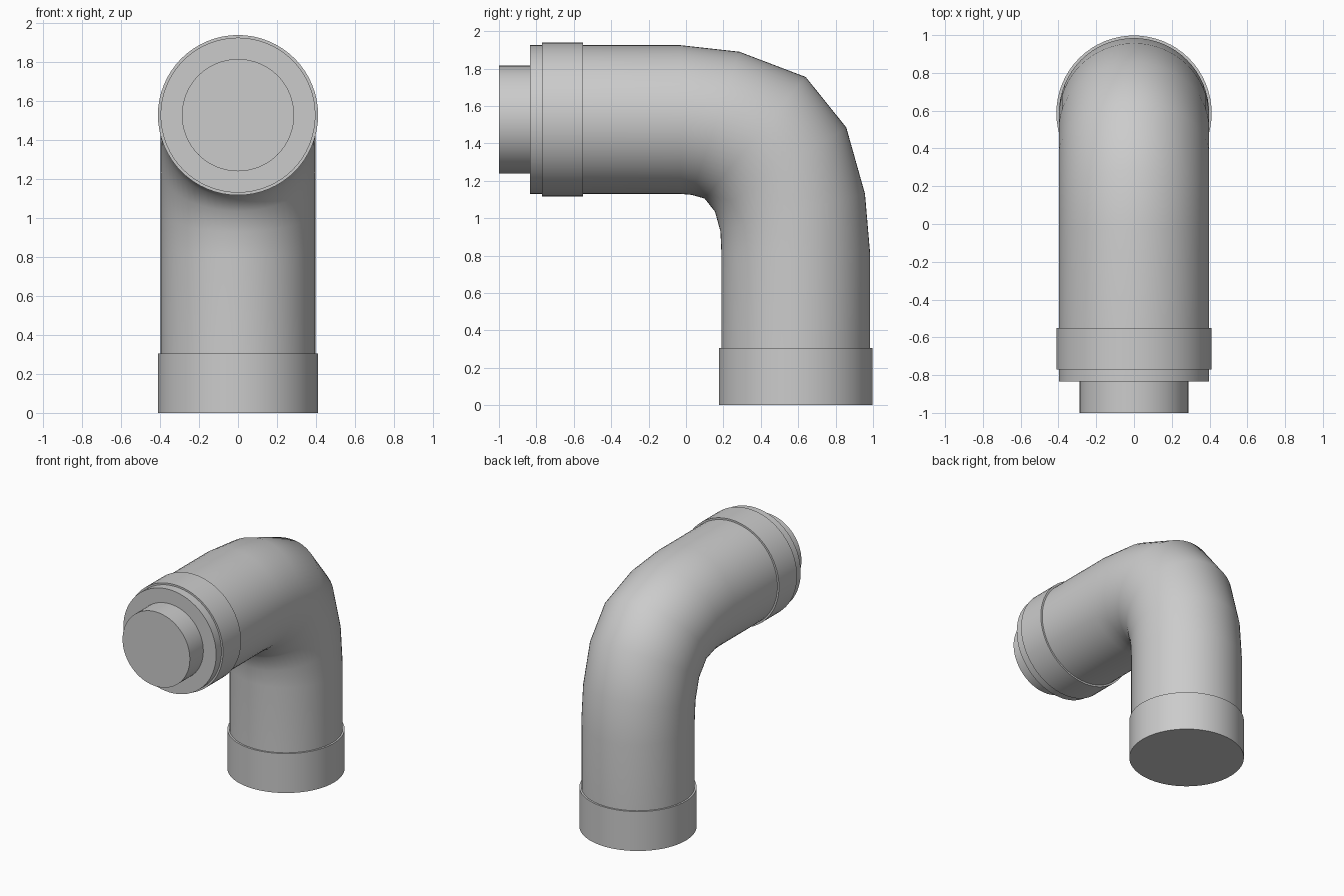
import bpy, bmesh, math
from mathutils import Vector

if "Cube" in bpy.data.objects:
    bpy.data.objects.remove(bpy.data.objects["Cube"])

SIDES = 64
R_PIPE, R_COLLAR, R_PLUG = 0.3975, 0.411, 0.288
Y_LEG, Z_ARM = 0.587, 1.5275


def loft(name, sections):
    """Skin closed rings; each section is (outer point, inner point, x radius) in the YZ plane."""
    bm = bmesh.new()
    rings = []
    for outer, inner, rx in sections:
        o, i = Vector((0, *outer)), Vector((0, *inner))
        mid, half = (o + i) / 2, (o - i) / 2
        rings.append([bm.verts.new(mid + half * math.cos(a) + Vector((rx * math.sin(a), 0, 0)))
                      for a in (2 * math.pi * k / SIDES for k in range(SIDES))])
    for a, b in zip(rings, rings[1:]):
        for k in range(SIDES):
            n = (k + 1) % SIDES
            bm.faces.new((a[k], a[n], b[n], b[k]))
    bm.faces.new(rings[0])
    bm.faces.new(rings[-1])
    bmesh.ops.recalc_face_normals(bm, faces=bm.faces)
    mesh = bpy.data.meshes.new(name)
    bm.to_mesh(mesh)
    bm.free()
    obj = bpy.data.objects.new(name, mesh)
    bpy.context.collection.objects.link(obj)
    bpy.ops.object.select_all(action='DESELECT')
    obj.select_set(True)
    bpy.context.view_layer.objects.active = obj
    bpy.ops.object.shade_smooth_by_angle(angle=math.radians(40))
    return obj


def leg_ring(z, r):
    return (Y_LEG + r, z), (Y_LEG - r, z), r


def arm_ring(y, r):
    return (y, Z_ARM + r), (y, Z_ARM - r), r


# Bent pipe: upright leg, faceted elbow, horizontal arm
elbow = [((0.957, 1.13), (0.184, 0.93)),
         ((0.857, 1.485), (0.155, 1.035)),
         ((0.64, 1.755), (0.10, 1.105)),
         ((0.285, 1.89), (0.03, 1.125))]
loft("elbow_pipe",
     [leg_ring(0.28, R_PIPE), leg_ring(0.81, R_PIPE)]
     + [(o, i, R_PIPE) for o, i in elbow]
     + [arm_ring(-0.03, R_PIPE), arm_ring(-0.835, R_PIPE)])

# Collars around the two ends
loft("base_collar", [leg_ring(0, R_COLLAR), leg_ring(0.305, R_COLLAR)])
loft("arm_collar", [arm_ring(-0.77, R_COLLAR), arm_ring(-0.55, R_COLLAR)])

# Narrow plug on the open end
loft("end_plug", [arm_ring(-1.0, R_PLUG), arm_ring(-0.82, R_PLUG)])
